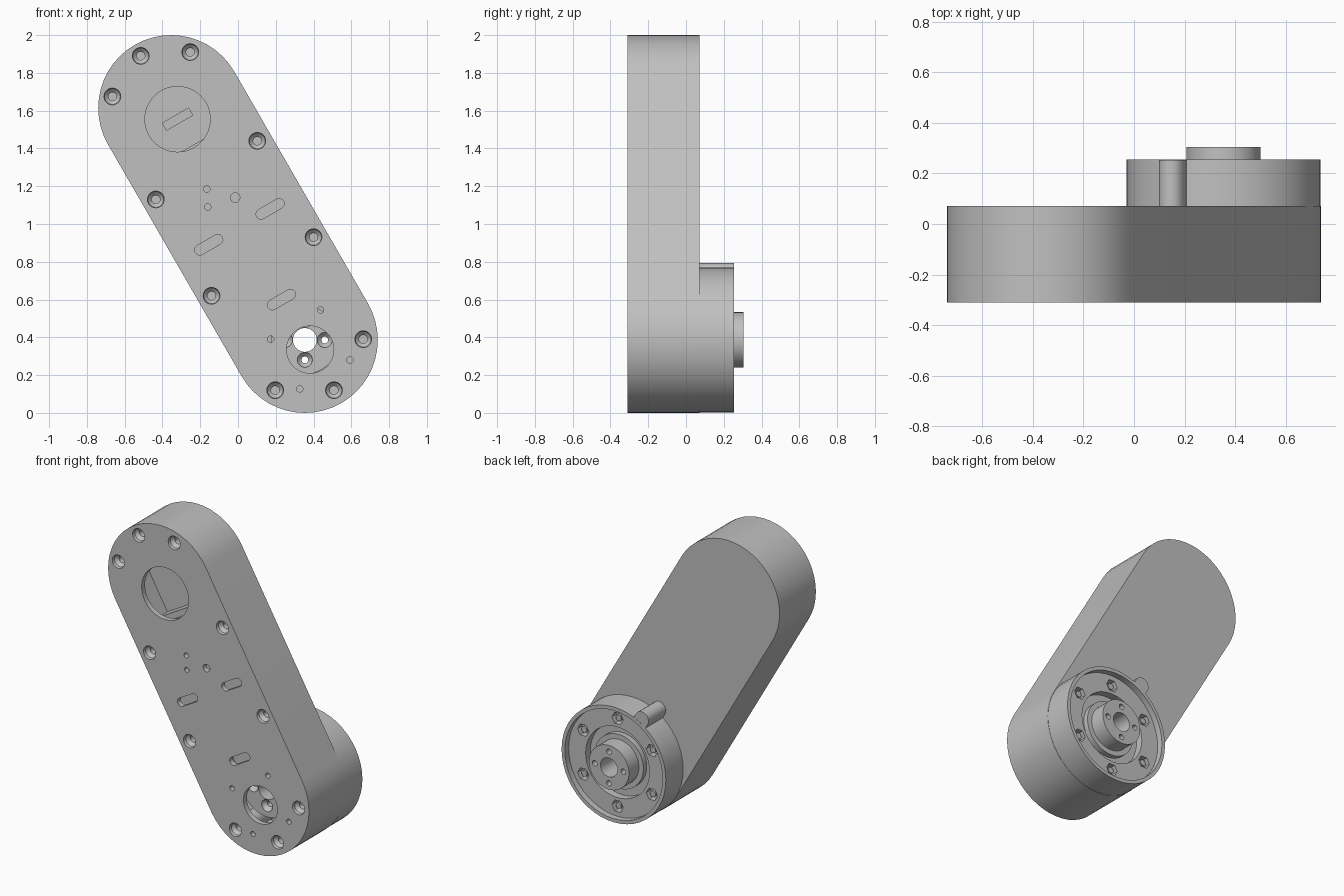
import bpy, bmesh
from math import cos, sin, pi, atan2, radians
from mathutils import Vector

cube = bpy.data.objects.get("Cube")
if cube:
    bpy.data.objects.remove(cube, do_unlink=True)

grey = bpy.data.materials.new("plain grey")
grey.use_nodes = True
GREY = (0.53, 0.53, 0.53, 1)
grey.diffuse_color = GREY
grey.node_tree.nodes["Principled BSDF"].inputs["Base Color"].default_value = GREY

LOW = Vector((0.354, 0.386))     # output axis (x, z)
HIGH = Vector((-0.354, 1.614))   # motor axis
AXIS = (HIGH - LOW).normalized()
ACROSS = Vector((AXIS.y, -AXIS.x))
R = 0.386
FRONT, BACK, RIM = -0.31, 0.072, 0.255


def loft(bm, rings):
    """Closed solid through matching rings of points."""
    rows = [[bm.verts.new(p) for p in ring] for ring in rings]
    n = len(rows[0])
    for a, b in zip(rows, rows[1:]):
        for i in range(n):
            j = (i + 1) % n
            bm.faces.new((a[i], a[j], b[j], b[i]))
    bm.faces.new(rows[0])
    bm.faces.new(rows[-1][::-1])


def turned(bm, centre, profile, sides=24):
    """Turned solid along y; profile holds (y, radius) pairs."""
    loft(bm, [[(centre[0] + r * cos(2 * pi * i / sides), y,
                centre[1] + r * sin(2 * pi * i / sides))
               for i in range(sides)] for y, r in profile])


def stadium(bm, a, b, r, y0, y1, steps=24):
    """Round-ended bar from a to b, extruded along y."""
    d = b - a
    t = atan2(d.y, d.x)
    pts = []
    for c, start in ((b, t - pi / 2), (a, t + pi / 2)):
        for i in range(steps + 1):
            w = start + pi * i / steps
            pts.append((c.x + r * cos(w), c.y + r * sin(w)))
    loft(bm, [[(x, y, z) for x, z in pts] for y in (y0, y1)])


def bar(bm, centre, along, half_len, half_wide, y0, y1):
    """Rectangular block, its long side along the given direction."""
    side = Vector((-along.y, along.x))
    pts = [centre + along * half_len * s + side * half_wide * t
           for s, t in ((1, 1), (-1, 1), (-1, -1), (1, -1))]
    loft(bm, [[(p.x, y, p.y) for p in pts] for y in (y0, y1)])


def make(name, build):
    bm = bmesh.new()
    build(bm)
    bmesh.ops.recalc_face_normals(bm, faces=bm.faces)
    mesh = bpy.data.meshes.new(name)
    bm.to_mesh(mesh)
    bm.free()
    mesh.materials.append(grey)
    ob = bpy.data.objects.new(name, mesh)
    bpy.context.collection.objects.link(ob)
    return ob


def combine(target, operation, build):
    """Boolean with a temporary helper, baked into the mesh."""
    helper = make("helper", build)
    helper.hide_render = True
    mod = target.modifiers.new("bool", 'BOOLEAN')
    mod.operation, mod.solver, mod.object = operation, 'EXACT', helper
    dg = bpy.context.evaluated_depsgraph_get()
    mesh = bpy.data.meshes.new_from_object(target.evaluated_get(dg))
    target.modifiers.clear()
    target.data = mesh
    bpy.data.objects.remove(helper, do_unlink=True)


def finish(ob):
    bpy.ops.object.select_all(action='DESELECT')
    ob.select_set(True)
    bpy.context.view_layer.objects.active = ob
    bpy.ops.object.shade_smooth_by_angle(angle=radians(30))


SCREWS = [(-0.515, 1.89), (-0.253, 1.91), (-0.665, 1.675), (0.102, 1.44),
          (-0.435, 1.13), (0.40, 0.93), (-0.14, 0.62), (0.663, 0.39),
          (0.197, 0.12), (0.508, 0.12)]
PINHOLES = [(-0.165, 1.185), (-0.16, 1.09), (0.437, 0.545), (0.173, 0.39),
            (0.592, 0.28), (0.327, 0.127)]
SLOTS = [(0.17, 1.08), (-0.155, 0.89), (0.23, 0.60)]
MOTOR = Vector((-0.32, 1.555))

# Housing: hollow round-ended case
housing = make("housing", lambda bm: stadium(bm, LOW, HIGH, R, FRONT, BACK))
combine(housing, 'UNION', lambda bm: turned(
    bm, LOW, [(0.06, R - 0.002), (RIM, R - 0.002)], 48))
# Locating rib beside the boss
combine(housing, 'UNION', lambda bm: stadium(
    bm, LOW + AXIS * 0.2, LOW + AXIS * 0.412, 0.05, 0.05, RIM - 0.001, 10))
combine(housing, 'DIFFERENCE', lambda bm: stadium(
    bm, LOW, HIGH, R - 0.035, FRONT + 0.035, 0.035))


# Screw posts and inner rib
def posts(bm):
    for p in SCREWS:
        turned(bm, p, [(FRONT + 0.02, 0.058), (0.05, 0.058)])
    bar(bm, LOW + AXIS * 1.17, ACROSS, 0.365, 0.02, -0.06, 0.05)


combine(housing, 'UNION', posts)


# Front openings
def front_cuts(bm):
    out = FRONT - 0.01
    for p in SCREWS:
        turned(bm, p, [(out, 0.046), (FRONT + 0.02, 0.042),
                       (FRONT + 0.04, 0.022), (-0.18, 0.022)])
    for p in PINHOLES:
        turned(bm, p, [(out, 0.017), (-0.25, 0.017)], 16)
    turned(bm, (-0.015, 1.14), [(out, 0.025), (-0.25, 0.025)])
    for p in SLOTS:
        c = Vector(p)
        stadium(bm, c - ACROSS * 0.055, c + ACROSS * 0.055, 0.027, out, -0.25, 10)
    turned(bm, MOTOR, [(out, 0.173), (-0.25, 0.173)], 48)
    turned(bm, (0.382, 0.335), [(out, 0.125), (-0.25, 0.125)], 40)
    bar(bm, MOTOR, ACROSS, 0.08, 0.022, 0.02, 0.05)


combine(housing, 'DIFFERENCE', front_cuts)

# Rear cup, ring groove and bore
combine(housing, 'DIFFERENCE', lambda bm: turned(
    bm, LOW, [(-0.05, 0.13), (0.165, 0.13), (0.165, 0.235), (0.215, 0.235),
              (0.215, 0.36), (0.30, 0.36)], 48))


# Six nut pockets in the cup floor
def ring_of(count, radius, start):
    for k in range(count):
        w = start + 2 * pi * k / count
        yield LOW + Vector((cos(w), sin(w))) * radius


def nut_pockets(bm):
    for p in ring_of(6, 0.292, pi / 6):
        turned(bm, p, [(0.17, 0.042), (0.23, 0.042)], 6)


combine(housing, 'DIFFERENCE', nut_pockets)


# Screw ends inside the nut pockets
def studs(bm):
    for p in ring_of(6, 0.292, pi / 6):
        turned(bm, p, [(0.15, 0.02), (0.205, 0.02)], 16)


nut_studs = make("nut_studs", studs)

# Output hub with bore and four screw holes
hub = make("output_hub", lambda bm: turned(
    bm, LOW, [(-0.20, 0.18), (0.20, 0.18), (0.20, 0.147), (0.305, 0.147)], 48))


def hub_holes(bm):
    turned(bm, LOW, [(-0.3, 0.063), (0.4, 0.063)], 32)
    for p in ring_of(4, 0.105, 0):
        turned(bm, p, [(-0.21, 0.042), (-0.19, 0.038), (-0.17, 0.018), (0.4, 0.018)], 20)


combine(hub, 'DIFFERENCE', hub_holes)

for ob in (housing, nut_studs, hub):
    finish(ob)
